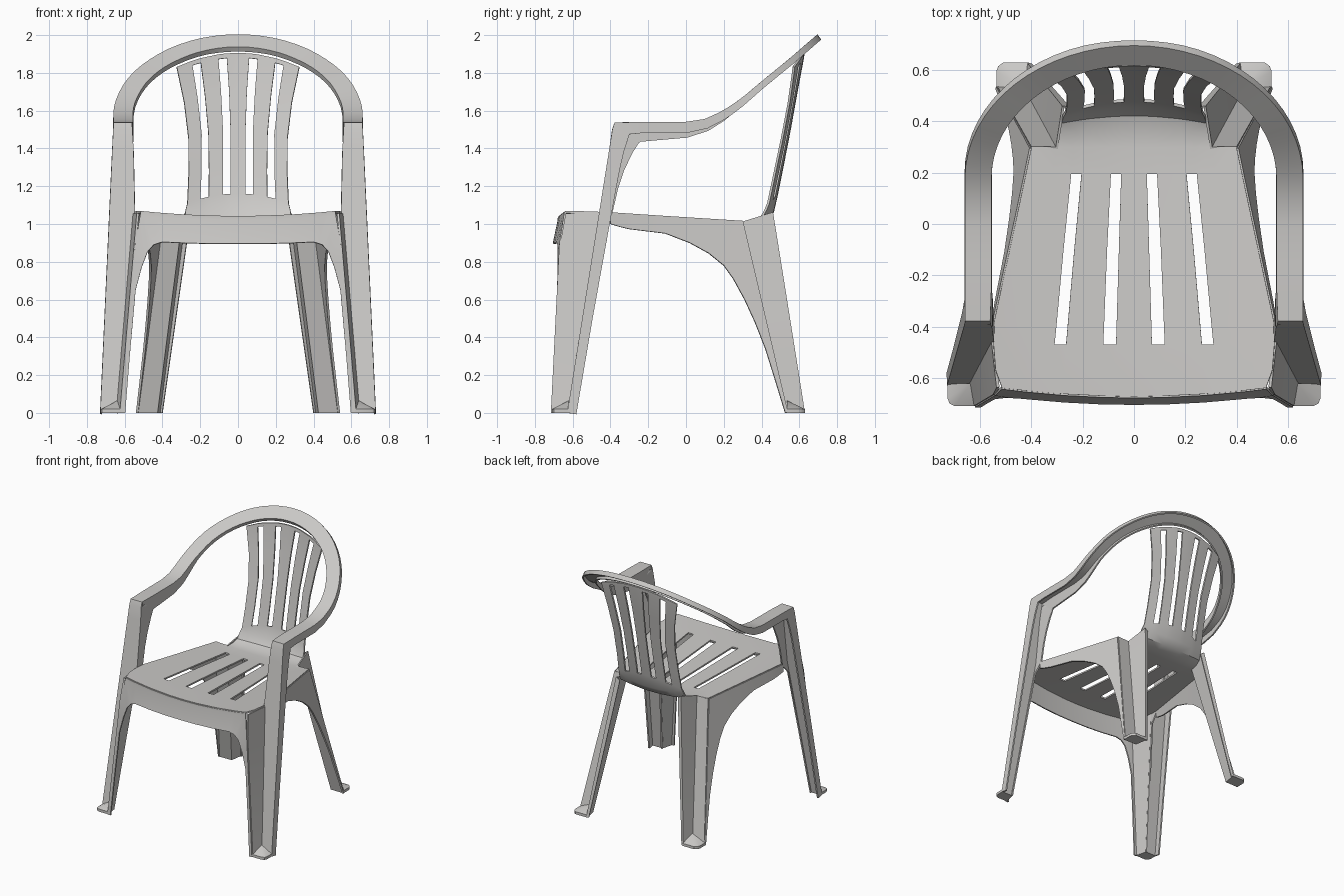
import bpy, bmesh, math
from mathutils import Vector

if "Cube" in bpy.data.objects:
    bpy.data.objects.remove(bpy.data.objects["Cube"])

mat = bpy.data.materials.new("warm grey plastic")
mat.diffuse_color = (0.60, 0.59, 0.575, 1)
mat.use_nodes = True
mat.node_tree.nodes["Principled BSDF"].inputs["Base Color"].default_value = mat.diffuse_color
THICK = 0.012


def lerp_table(table, t):
    """Piecewise linear lookup."""
    if t <= table[0][0]:
        return table[0][1]
    for (a, va), (b, vb) in zip(table, table[1:]):
        if t <= b:
            return va + (vb - va) * (t - a) / (b - a)
    return table[-1][1]


def loft(name, rows, skip=lambda r, c: False, thick=THICK):
    """Sheet through rows of points, mirrored across x and thickened."""
    bm = bmesh.new()
    grid = [[bm.verts.new(p) for p in row] for row in rows]
    for r in range(len(rows) - 1):
        for c in range(len(rows[0]) - 1):
            if not skip(r, c):
                bm.faces.new((grid[r][c], grid[r][c + 1], grid[r + 1][c + 1], grid[r + 1][c]))
    bmesh.ops.delete(bm, geom=[v for v in bm.verts if not v.link_faces], context='VERTS')
    bmesh.ops.recalc_face_normals(bm, faces=bm.faces)
    return finish(name, bm, thick)


def finish(name, bm, thick):
    me = bpy.data.meshes.new(name)
    bm.to_mesh(me)
    bm.free()
    me.materials.append(mat)
    ob = bpy.data.objects.new(name, me)
    bpy.context.collection.objects.link(ob)
    m = ob.modifiers.new("mirror", 'MIRROR')
    m.use_clip = True
    if thick:
        s = ob.modifiers.new("thickness", 'SOLIDIFY')
        s.thickness = thick
        s.offset = 0
    return ob


# shared surfaces: seat height, front face of apron, armrest height
def seat_z(x, y):
    return 1.065 - 0.044 * (y + 0.6) - 0.03 * (1 - (x / 0.55) ** 2)


def front_y(x, z):
    bulge = 0.035 * max(0, 1 - (x / 0.53) ** 2)
    return -(0.665 + 0.05 * (0.89 - z)) - bulge + (0.02 if z > 1 else 0)


def side_x(y, z):
    return 0.55 - 0.215 * (y + 0.4) + 0.18 * max(0, 1.02 - z)


ARM = [(-0.38, 1.535), (0, 1.537), (0.1, 1.552), (0.2, 1.597), (0.3, 1.665),
       (0.4, 1.75), (0.55, 1.872), (0.72, 2.02)]

# seat and backrest: one sheet, columns shared by the slots
seat_rows = [
    (-0.64, (0, .07, .122, .27, .318, .43, .515)),
    (-0.57, (0, .07, .122, .27, .315, .43, .54)),
    (-0.47, (0, .07, .12, .265, .31, .42, .548)),
    (-0.40, (0, .068, .117, .259, .303, .41, .55)),
    (-0.10, (0, .059, .105, .233, .275, .365, .485)),
    (0.195, (0, .05, .09, .205, .245, .32, .422)),
    (0.30, (0, .048, .088, .195, .235, .30, .40)),
]
back_rows = [
    (.37, .998, .15, (0, .046, .086, .185, .225, .29)),
    (.425, 1.017, .35, (0, .044, .084, .175, .215, .283)),
    (.46, 1.065, .5, (0, .042, .082, .165, .207, .277)),
    (.482, 1.16, .65, (0, .04, .08, .155, .20, .268)),
    (.51, 1.30, .65, (0, .039, .079, .154, .194, .262)),
    (.549, 1.50, .6, (0, .04, .08, .157, .193, .262)),
    (.585, 1.70, .5, (0, .047, .09, .175, .215, .285)),
    (.619, 1.88, .5, (0, .059, .104, .197, .242, .32)),
    (.622, 1.905, .5, (0, .06, .105, .2, .245, .325)),
]
rows = []
for i, (y, xs) in enumerate(seat_rows):
    rows.append([(x, front_y(x, 1.04) if i == 0 else y, seat_z(x, y)) for x in xs])
for y, z, k, xs in back_rows:
    xs = xs + (xs[-1] + 0.05,)
    rows.append([(x, y - k * x * x, z + (-.7 if z > 1.1 else .15) * x * x) for x in xs])


def seat_skip(r, c):
    slot = c in (1, 3) and (2 <= r < 5 or 10 <= r < 14)
    return slot or (c == 5 and r >= 6)


loft("seat_and_backrest", rows, seat_skip)

# front apron running down into the inner edge of the front legs


def leg_d(z):
    return 0.53 + 0.09 * (1.06 - z) / 1.06


upper = [(x, seat_z(x, -0.64)) for x in (0, .122, .27, .43, .515)]
upper += [(leg_d(z), z) for z in (.9, .8, .65, .3, 0)]
lower = [(0, .895), (.13, .895), (.27, .898), (.4, .904), (.445, .89),
         (.478, .855), (.51, .77), (.542, .65), (.573, .3), (.597, 0)]
rows = []
for (ux, uz), (lx, lz) in zip(upper, lower):
    rows.append([(x, front_y(x, z), z) for x, z in
                 ((ux, uz), (ux + (lx - ux) * .12, uz + (lz - uz) * .12), (lx, lz))])
loft("front_apron", rows)

# front leg inner wall, between apron edge and leg strip


def strip_y(z):
    return -0.625 + 0.245 * z / 1.535


def strip_in(z):
    return 0.64 - 0.09 * z / 1.06 if z < 1.06 else 0.55 + 0.01 * (z - 1.06) / 0.47


rows = [[(strip_in(z), strip_y(z), z), (leg_d(z), front_y(leg_d(z), z), z)]
        for z in (1.055, .9, .8, .65, .3, 0)]
loft("front_leg_wall", rows)

# armrest frame: channel from the foot, over the arm, round the top of the back
rows = []


def station(outer, inner, d, lip_out, lip_in):
    o, i, d = Vector(outer), Vector(inner), Vector(d).normalized()
    rows.append([o + d * lip_out, o, i, i + d * lip_in])


for z, lo, li in ((0, .045, .012), (.5, .05, .012), (.98, .06, .015), (1.06, .062, .065),
                  (1.2, .065, .075), (1.3, .068, .092), (1.4, .075, .12), (1.5, .09, .16)):
    y = strip_y(z)
    station((.725 - .07 * z / 1.535, y, z), (strip_in(z), y, z),
            (0, 1, -.16 - .5 * max(0, z - 1.3)), lo, li)
station((.655, -.375, 1.533), (.56, -.375, 1.533), (0, .75, -.65), .09, .16)
plan = [(.655, y, .56, y) for y in (-.24, -.15, 0, .1)]
for n in range(17):
    a = math.pi / 2 * n / 16
    c, s = math.cos(a), math.sin(a)
    plan.append((.655 * c, .18 + .515 * s, .56 * c, .18 + .445 * s))
for xo, yo, xi, yi in plan:
    slope = (lerp_table(ARM, yo + .05) - lerp_table(ARM, yo - .05)) / .1
    station((xo, yo, lerp_table(ARM, yo)), (xi, yi, lerp_table(ARM, yi)), (0, slope, -1),
            lerp_table([(0, .055), (.35, .03)], yo), lerp_table([(-.24, .1), (0, .08), (.3, .025)], yo))
for p in rows[-1]:
    p.x = 0
loft("armrest_frame_and_front_leg", rows)

# side panel under the seat edge, flowing into the rear leg


def ridge(z):
    return 0.295 + 0.24 * (1.02 - z) / 1.02


curve = [(-.40, 1.0), (-.35, .985), (-.30, .973), (-.11, .95), (.02, .9), (.12, .845), (.2, .78),
         (.25, .71), (.31, .6), (.365, .48), (.42, .34), (.47, .18), (.525, 0)]
top = [(y, seat_z(side_x(y, 1.02), y)) for y in (-.40, -.35, -.30, -.11, .05, .18, .295)]
top += [(ridge(z), z) for z in (.86, .7, .54, .37, .19, 0)]
loft("side_panel_and_rear_leg", [[(side_x(y, z), y, z) for y, z in pair]
                                 for pair in zip(top, curve)])

# rear leg: strip facing back, wall and rear flange
rows = []
for z in (1.012, .75, .5, .25, 0):
    t = (1.02 - z) / 1.02
    yr, yb = ridge(z), .455 + .17 * t
    rows.append([(.40 + .135 * t, yr, z), (.30 + .13 * t, yr, z),
                 (.275 + .14 * t, yb, z + .05 * (1 - t)), (.25 + .15 * t, yb - .005, z + .03 * (1 - t))])
loft("rear_leg", rows)

# feet: small ramped pads in the corner of each leg


def foot(name, peak, ring):
    bm = bmesh.new()
    p = bm.verts.new(peak)
    up = [bm.verts.new((x, y, .02)) for x, y in ring]
    dn = [bm.verts.new((x, y, 0)) for x, y in ring]
    base = bm.verts.new((peak[0], peak[1], 0))
    for i in range(len(ring) - 1):
        bm.faces.new((p, up[i], up[i + 1]))
        bm.faces.new((up[i], dn[i], dn[i + 1], up[i + 1]))
        bm.faces.new((base, dn[i + 1], dn[i]))
    bmesh.ops.recalc_face_normals(bm, faces=bm.faces)
    finish(name, bm, 0)


foot("front_foot", (.638, -.622, .065),
     [(.727, -.622), (.727, -.68), (.72, -.7), (.7, -.71), (.61, -.71)])
foot("rear_foot", (.43, .535, .065),
     [(.537, .535), (.537, .595), (.53, .615), (.51, .63), (.41, .63)])

# apply modifiers, then smooth while keeping creases
bpy.ops.object.select_all(action='SELECT')
bpy.context.view_layer.objects.active = bpy.context.selected_objects[0]
bpy.ops.object.convert(target='MESH')
bpy.ops.object.shade_smooth_by_angle(angle=math.radians(35))
